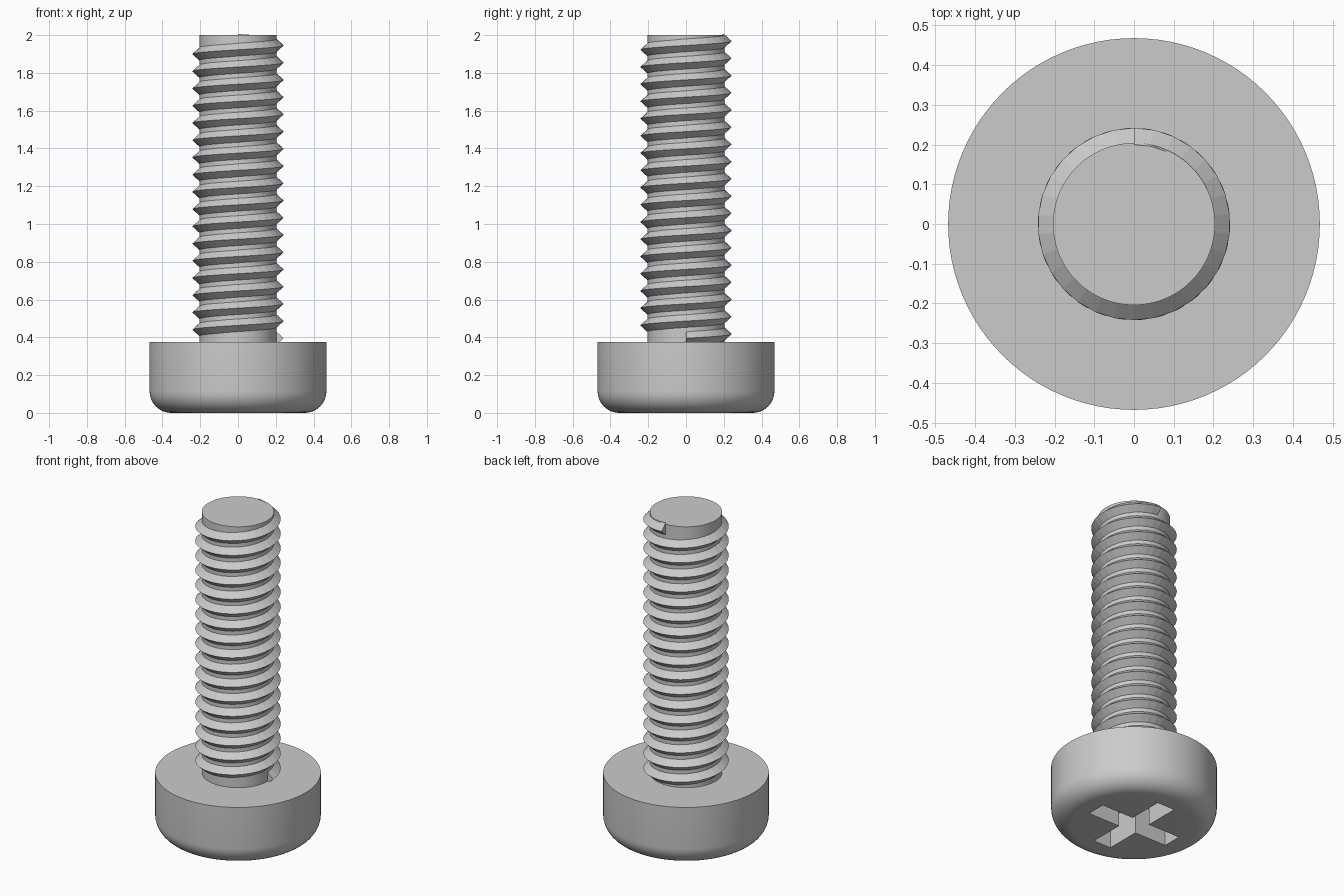
import bpy, bmesh
from math import sin, cos, pi, tau, radians

cube = bpy.data.objects.get("Cube")
if cube:
    bpy.data.objects.remove(cube, do_unlink=True)

steel = bpy.data.materials.new("grey_steel")
steel.use_nodes = True
steel.diffuse_color = (0.6, 0.6, 0.6, 1)
steel.node_tree.nodes["Principled BSDF"].inputs["Base Color"].default_value = (0.6, 0.6, 0.6, 1)

HEAD_R, HEAD_H, FILLET = 0.468, 0.374, 0.115
SHANK_R, TOP = 0.204, 2.0
THREAD_R, PITCH, THREAD_START = 0.242, 0.0912, 0.395


def finish(name, bm):
    bmesh.ops.recalc_face_normals(bm, faces=bm.faces[:])
    mesh = bpy.data.meshes.new(name)
    bm.to_mesh(mesh)
    bm.free()
    mesh.materials.append(steel)
    obj = bpy.data.objects.new(name, mesh)
    bpy.context.collection.objects.link(obj)
    return obj


def activate(obj):
    bpy.ops.object.select_all(action='DESELECT')
    obj.select_set(True)
    bpy.context.view_layer.objects.active = obj


def skin(bm, rings, closed):
    # Bridge neighbouring rings and cap both ends
    for a, b in zip(rings, rings[1:]):
        n = len(a)
        for i in range(n):
            j = (i + 1) % n
            bm.faces.new((a[i], a[j], b[j], b[i]))
    if closed:
        bm.faces.new(rings[0][::-1])
        bm.faces.new(rings[-1])


def lathe(name, profile, sides=96):
    bm = bmesh.new()
    rings = [[bm.verts.new((r * cos(tau * i / sides), r * sin(tau * i / sides), z))
              for i in range(sides)] for r, z in profile]
    skin(bm, rings, True)
    return finish(name, bm)


# Head: cylinder with a rounded lower edge
arc = [(HEAD_R - FILLET + FILLET * sin(a), FILLET - FILLET * cos(a))
       for a in (pi / 2 * i / 10 for i in range(11))]
head = lathe("head", arc + [(HEAD_R, HEAD_H)])

# Cross-shaped driver recess cut into the underside
L, W, DEPTH = 0.28, 0.06, 0.19
bm = bmesh.new()
corners = []
for c, s in ((1, 0), (0, 1), (-1, 0), (0, -1)):
    for x, y in ((L, -W), (L, W), (W, W)):
        corners.append((x * c - y * s, x * s + y * c))
skin(bm, [[bm.verts.new((x, y, z)) for x, y in corners] for z in (-0.1, DEPTH)], True)
cutter = finish("recess_cutter", bm)
cutter.hide_render = True

activate(head)
cut = head.modifiers.new("recess", 'BOOLEAN')
cut.operation = 'DIFFERENCE'
cut.solver = 'EXACT'
cut.object = cutter
bpy.ops.object.modifier_apply(modifier=cut.name)
bpy.data.objects.remove(cutter, do_unlink=True)

# Shank: plain core, sunk slightly into the head
shank = lathe("shank", [(SHANK_R, HEAD_H - 0.02), (SHANK_R, TOP)])

for part in (head, shank):
    activate(part)
    bpy.ops.object.shade_smooth_by_angle(angle=radians(30))

# Thread: triangular section swept up a right-handed helix, flat faceted
STEPS, TURNS, HALF = 30, 17.25, 0.038
bm = bmesh.new()
section = ((SHANK_R - 0.004, -HALF), (THREAD_R, 0), (SHANK_R - 0.004, HALF))
rings = []
count = round(STEPS * TURNS)
for i in range(count + 1):
    turn = TURNS * i / count
    a = tau * turn
    z = THREAD_START + PITCH * turn
    rings.append([bm.verts.new((r * cos(a), r * sin(a), z + dz)) for r, dz in section])
skin(bm, rings, True)
finish("thread", bm)
